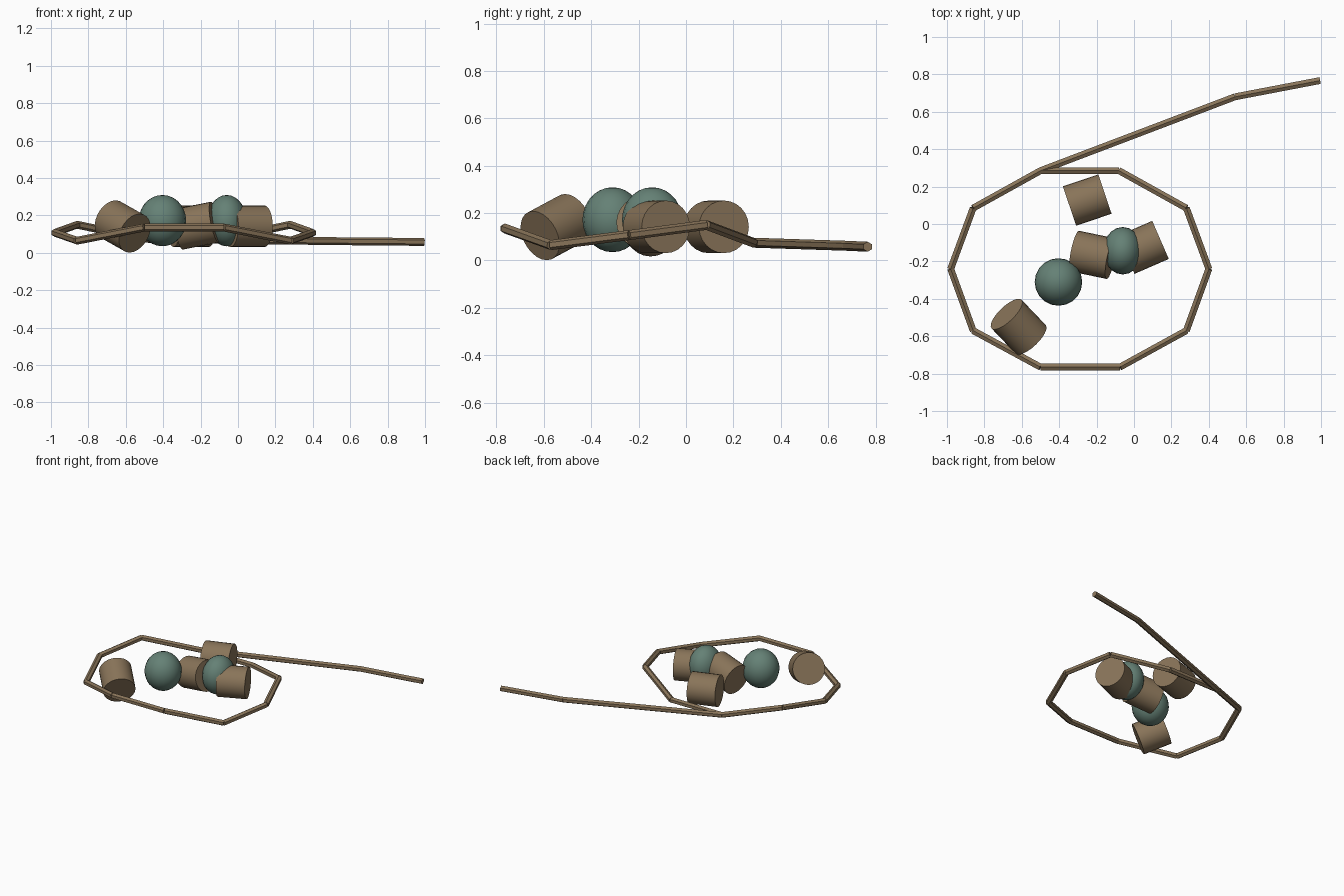
import bpy
from mathutils import Vector

cube = bpy.data.objects.get("Cube")
if cube:
    bpy.data.objects.remove(cube)


def material(name, color):
    m = bpy.data.materials.new(name)
    m.use_nodes = True
    m.diffuse_color = color
    m.node_tree.nodes["Principled BSDF"].inputs["Base Color"].default_value = color
    return m


brown = material("brown_wood", (0.25, 0.175, 0.10, 1))
teal = material("dull_teal", (0.13, 0.22, 0.18, 1))


def finish(name, mat):
    ob = bpy.context.object
    ob.name = name
    ob.data.materials.append(mat)
    return ob


def rod(name, a, b, radius, sides):
    """Cylinder running from point a to point b."""
    a, b = Vector(a), Vector(b)
    axis = b - a
    bpy.ops.mesh.primitive_cylinder_add(
        vertices=sides, radius=radius, depth=axis.length, location=(a + b) / 2,
        rotation=axis.to_track_quat('Z', 'Y').to_euler())
    return finish(name, brown)


# Cord loop: ten straight six-sided lengths
loop = [(-0.50, 0.285, 0.075), (-0.08, 0.285, 0.075), (0.28, 0.085, 0.15),
        (0.40, -0.24, 0.107), (0.28, -0.57, 0.065), (-0.075, -0.765, 0.135),
        (-0.50, -0.765, 0.135), (-0.86, -0.57, 0.065), (-0.98, -0.24, 0.107),
        (-0.86, 0.085, 0.15)]
for i, p in enumerate(loop):
    rod(f"cord_loop_{i + 1}", p, loop[(i + 1) % len(loop)], 0.021, 6)

# Loose tail of the cord
tail = [loop[0], (0.54, 0.68, 0.062), (0.995, 0.767, 0.058)]
for i in range(2):
    rod(f"cord_tail_{i + 1}", tail[i], tail[i + 1], 0.021, 6)

# Cylinder beads: centre and axis direction
barrels = [((-0.25, 0.128, 0.142), (0.95, 0.32, 0)),
           ((0.05, -0.125, 0.142), (0.92, 0.40, 0)),
           ((-0.22, -0.165, 0.145), (0.96, -0.20, 0.19)),
           ((-0.617, -0.549, 0.141), (0.64, -0.67, -0.36))]
for i, (centre, axis) in enumerate(barrels):
    half = Vector(axis).normalized() * 0.1
    rod(f"barrel_bead_{i + 1}", Vector(centre) - half, Vector(centre) + half, 0.111, 24)
    bpy.ops.object.shade_smooth_by_angle()

# Round beads, slightly stretched
rounds = [((-0.404, -0.31, 0.172), (0.127, 0.127, 0.137)),
          ((-0.06, -0.143, 0.172), (0.105, 0.127, 0.137))]
for i, (centre, size) in enumerate(rounds):
    bpy.ops.mesh.primitive_uv_sphere_add(segments=20, ring_count=14, radius=1, location=centre)
    ob = finish(f"round_bead_{i + 1}", teal)
    ob.scale = size
    bpy.ops.object.shade_smooth_by_angle()
